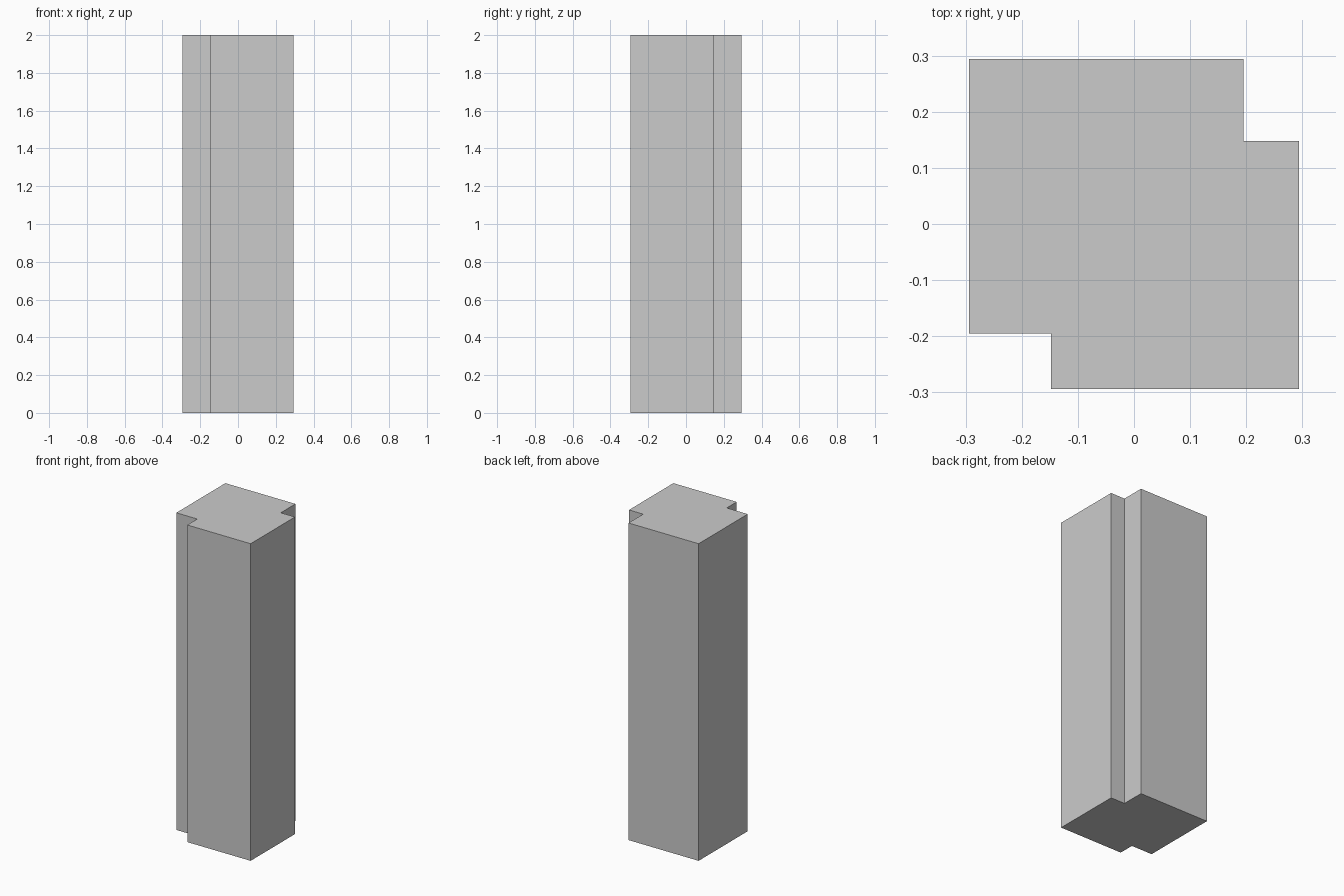
import bpy
import bmesh

if "Cube" in bpy.data.objects:
    bpy.data.objects.remove(bpy.data.objects["Cube"])

HALF = 0.294     # half width of the square section
LONG = 0.148     # notch corner, deep side
SHORT = 0.195    # notch corner, shallow side
HEIGHT = 2.0

# Square section with a notch in two opposite corners
profile = [
    (-LONG, -HALF), (HALF, -HALF), (HALF, LONG), (SHORT, LONG),
    (SHORT, HALF), (-HALF, HALF), (-HALF, -SHORT), (-LONG, -SHORT),
]

# Extrude the section up into the pillar
bm = bmesh.new()
base = bm.faces.new([bm.verts.new((x, y, 0)) for x, y in profile])
ext = bmesh.ops.extrude_face_region(bm, geom=[base], use_keep_orig=True)
top = [g for g in ext["geom"] if isinstance(g, bmesh.types.BMVert)]
bmesh.ops.translate(bm, verts=top, vec=(0, 0, HEIGHT))
bmesh.ops.recalc_face_normals(bm, faces=bm.faces)

mesh = bpy.data.meshes.new("notched_pillar")
bm.to_mesh(mesh)
bm.free()
bpy.context.collection.objects.link(bpy.data.objects.new("notched_pillar", mesh))
